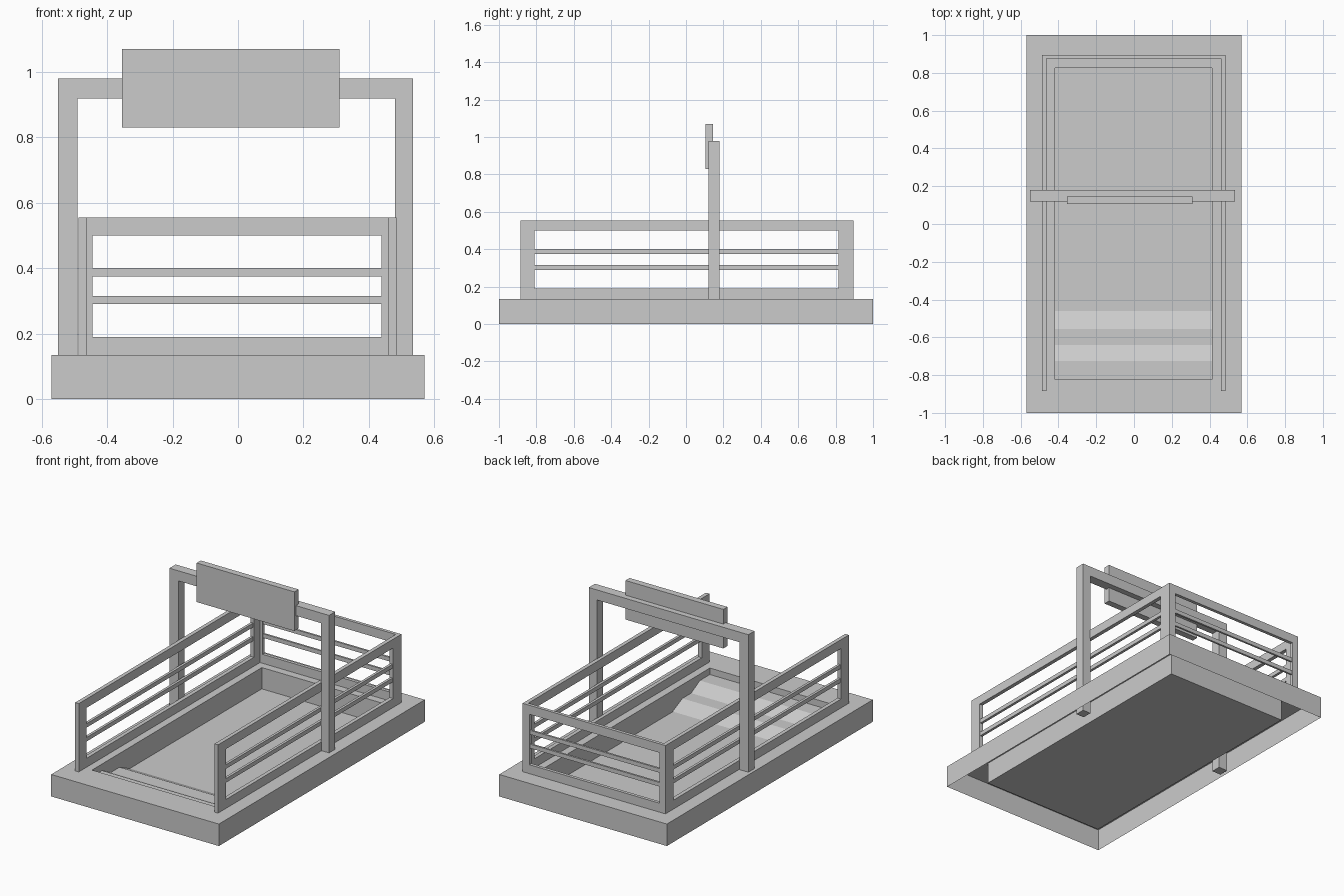
import bpy
import bmesh

old = bpy.data.objects.get("Cube")
if old:
    bpy.data.objects.remove(old, do_unlink=True)

grey = bpy.data.materials.new("plain grey")
grey.use_nodes = True
grey.diffuse_color = (0.6, 0.6, 0.6, 1)
grey.node_tree.nodes["Principled BSDF"].inputs["Base Color"].default_value = (0.6, 0.6, 0.6, 1)


def finish(name, bm):
    bmesh.ops.recalc_face_normals(bm, faces=bm.faces)
    mesh = bpy.data.meshes.new(name)
    bm.to_mesh(mesh)
    bm.free()
    mesh.materials.append(grey)
    obj = bpy.data.objects.new(name, mesh)
    bpy.context.collection.objects.link(obj)
    return obj


def box(name, x, y, z):
    bm = bmesh.new()
    bmesh.ops.create_cube(bm, size=1)
    for v in bm.verts:
        for i, (lo, hi) in enumerate((x, y, z)):
            v.co[i] = lo if v.co[i] < 0 else hi
    return finish(name, bm)


def rect(bm, x, y, z):
    return [bm.verts.new((a, b, z)) for a, b in
            ((x[0], y[0]), (x[1], y[0]), (x[1], y[1]), (x[0], y[1]))]


def bridge(bm, a, b):
    for i in range(4):
        j = (i + 1) % 4
        bm.faces.new((a[i], a[j], b[j], b[i]))


def extrude(bm, offset):
    geom = bmesh.ops.extrude_face_region(bm, geom=bm.faces[:])["geom"]
    verts = [g for g in geom if isinstance(g, bmesh.types.BMVert)]
    bmesh.ops.translate(bm, verts=verts, vec=offset)


def prism(name, points, axis, start, end):
    """Flat outline extruded along x or y; points are (other axis, z)."""
    bm = bmesh.new()
    place = (lambda a, z: (start, a, z)) if axis == "x" else (lambda a, z: (a, start, z))
    bm.faces.new([bm.verts.new(place(a, z)) for a, z in points])
    depth = end - start
    extrude(bm, (depth, 0, 0) if axis == "x" else (0, depth, 0))
    return finish(name, bm)


DECK = 0.135
RAIL_TOP = 0.555
BARS = ((0.29, 0.315), (0.375, 0.40))


def rail_panel(name, axis, span, opening, thick):
    """Upright frame with two thin bars across its opening."""
    bm = bmesh.new()
    outer = rect(bm, span, (DECK, RAIL_TOP), 0)
    inner = rect(bm, opening, (0.19, 0.5), 0)
    bridge(bm, outer, inner)
    for v in bm.verts:
        a, z = v.co.x, v.co.y
        v.co = (thick[0], a, z) if axis == "y" else (a, thick[0], z)
    depth = thick[1] - thick[0]
    extrude(bm, (depth, 0, 0) if axis == "y" else (0, depth, 0))
    finish(name + "_frame", bm)
    bar = (thick[0] + 0.004, thick[1] - 0.004)
    for n, z in enumerate(BARS):
        x, y = (bar, opening) if axis == "y" else (opening, bar)
        box(f"{name}_bar_{n + 1}", x, y, z)


# Open-bottomed base with a sunken pit
bm = bmesh.new()
px, py = (-0.417, 0.413), (-0.822, 0.827)
foot = rect(bm, (-0.57, 0.57), (-1, 1), 0)
rim = rect(bm, (-0.57, 0.57), (-1, 1), DECK)
lip = rect(bm, px, py, DECK)
floor = rect(bm, px, py, 0.004)
for a, b in ((foot, rim), (rim, lip), (lip, floor)):
    bridge(bm, a, b)
bm.faces.new(floor)
finish("base", bm)

# Steps with sloping risers going down into the pit
prism("steps", [(py[0], 0.006), (-0.46, 0.006), (-0.555, 0.05), (-0.64, 0.05),
                (-0.725, 0.095), (py[0], 0.095)], "x", *px)

# Railings on both sides and across the back
side = (-0.885, 0.895)
side_gap = (-0.81, 0.815)
rail_panel("right_railing", "y", side, side_gap, (-0.487, -0.463))
rail_panel("left_railing", "y", side, side_gap, (0.46, 0.484))
rail_panel("back_railing", "x", (-0.463, 0.46), (-0.445, 0.438), (0.875, 0.895))

# Overhead arch and its blank board
prism("arch", [(-0.55, 0.002), (-0.55, 0.98), (0.535, 0.98), (0.535, 0.002), (0.48, 0.002),
               (0.48, 0.918), (-0.49, 0.918), (-0.49, 0.002)], "y", 0.12, 0.18)
box("board", (-0.355, 0.31), (0.105, 0.145), (0.83, 1.07))
